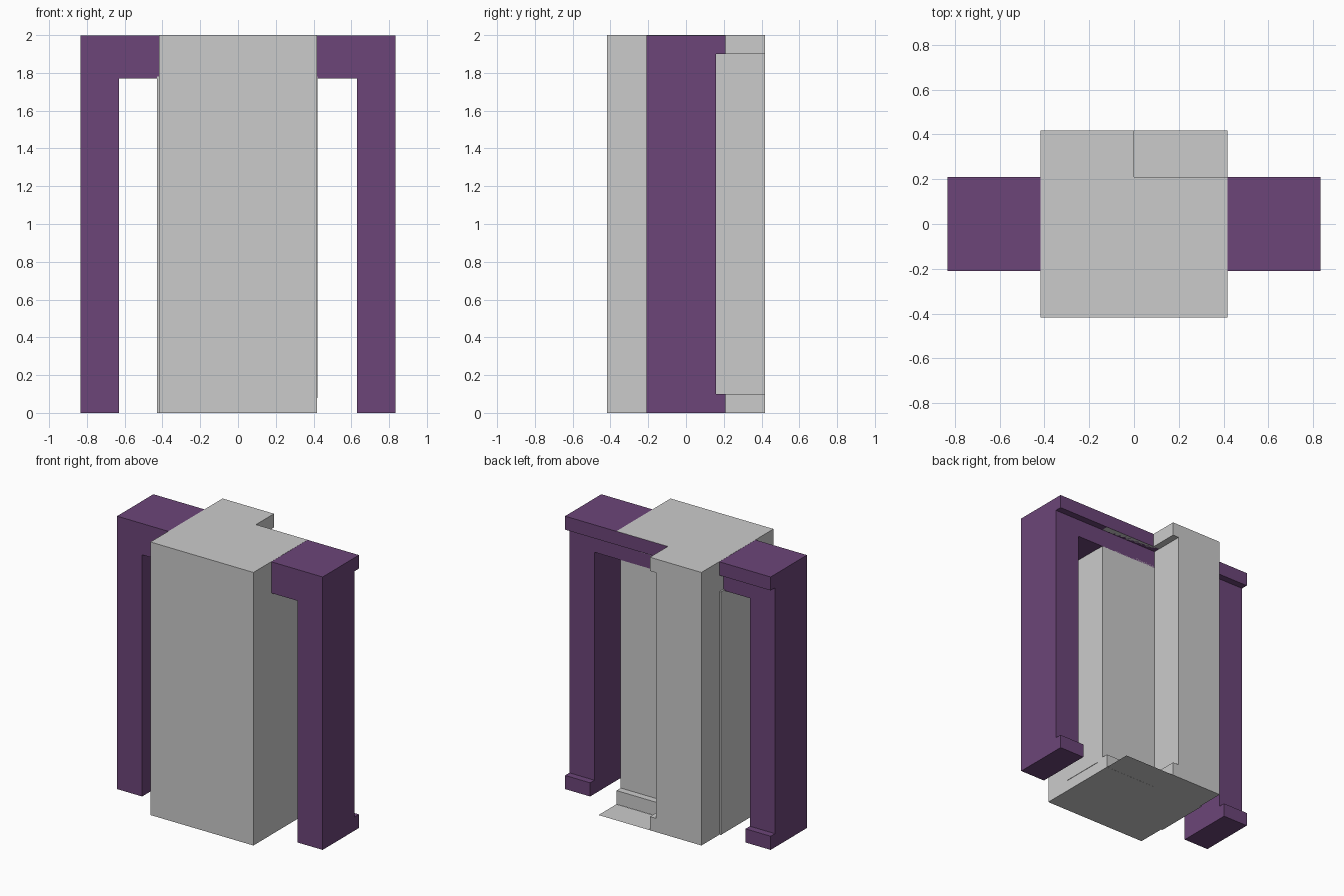
import bpy, bmesh
from mathutils import Vector

if "Cube" in bpy.data.objects:
    bpy.data.objects.remove(bpy.data.objects["Cube"])


def prism(name, points, direction):
    """Close a planar outline and extrude it along a direction."""
    bm = bmesh.new()
    face = bm.faces.new([bm.verts.new(p) for p in points])
    out = bmesh.ops.extrude_face_region(bm, geom=[face])
    verts = [v for v in out["geom"] if isinstance(v, bmesh.types.BMVert)]
    bmesh.ops.translate(bm, verts=verts, vec=Vector(direction))
    bmesh.ops.recalc_face_normals(bm, faces=bm.faces)
    mesh = bpy.data.meshes.new(name)
    bm.to_mesh(mesh)
    bm.free()
    obj = bpy.data.objects.new(name, mesh)
    bpy.context.collection.objects.link(obj)
    return obj


def box(name, x0, x1, y0, y1, z0, z1):
    base = [(x0, y0, z0), (x1, y0, z0), (x1, y1, z0), (x0, y1, z0)]
    return prism(name, base, (0, 0, z1 - z0))


def cut(obj, cutter):
    """Subtract a cutter, apply the result and remove the cutter."""
    cutter.hide_render = True
    mod = obj.modifiers.new("recess", 'BOOLEAN')
    mod.operation = 'DIFFERENCE'
    mod.solver = 'EXACT'
    mod.object = cutter
    bpy.context.view_layer.objects.active = obj
    bpy.ops.object.modifier_apply(modifier=mod.name)
    bpy.data.objects.remove(cutter, do_unlink=True)


W = 0.417          # half width of the central body
D = 0.21           # half depth of the side frame
purple = bpy.data.materials.new("purple")
purple.diffuse_color = (0.15, 0.06, 0.19, 1)
purple.use_nodes = True
purple.node_tree.nodes["Principled BSDF"].inputs["Base Color"].default_value = purple.diffuse_color

# Central body: L-shaped footprint with a full-height rear pillar
body_outline = [(-W, -W), (W, -W), (W, D - 0.001), (0, D - 0.001), (0, W), (-W, W)]
body = prism("central_body", [(x, y, 0) for x, y in body_outline], (0, 0, 2))
cut(body, box("body_recess_cutter", -0.05, 0.6, 0.16, 0.6, 0.1, 1.9))

# Thin floor sheet under the open rear corner
floor = bpy.data.meshes.new("floor_sheet")
floor.from_pydata([(0, D, 0), (W, D, 0), (W, W, 0), (0, W, 0)], [], [(0, 1, 2, 3)])
bpy.context.collection.objects.link(bpy.data.objects.new("floor_sheet", floor))

# Slightly raised side panels
box("left_side_panel", -0.428, -0.40, -D, D - 0.002, 0, 1.78)
box("right_side_panel", 0.40, 0.42, -D, 0.11, 0.08, 1.78)

# Side frame: inverted U running through the body, recessed at the back
half = [(0.0, 1.77), (0.63, 1.77), (0.63, 0), (0.833, 0), (0.833, 1.999)]
outline = half[1:] + [(-x, z) for x, z in reversed(half[1:])]
frame = prism("side_frame", [(x, -D, z) for x, z in outline], (0, 2 * D, 0))
cut(frame, box("frame_recess_cutter", -1, 1, 0.16, 0.4, 0.1, 1.9))
frame.data.materials.clear()
frame.data.materials.append(purple)
